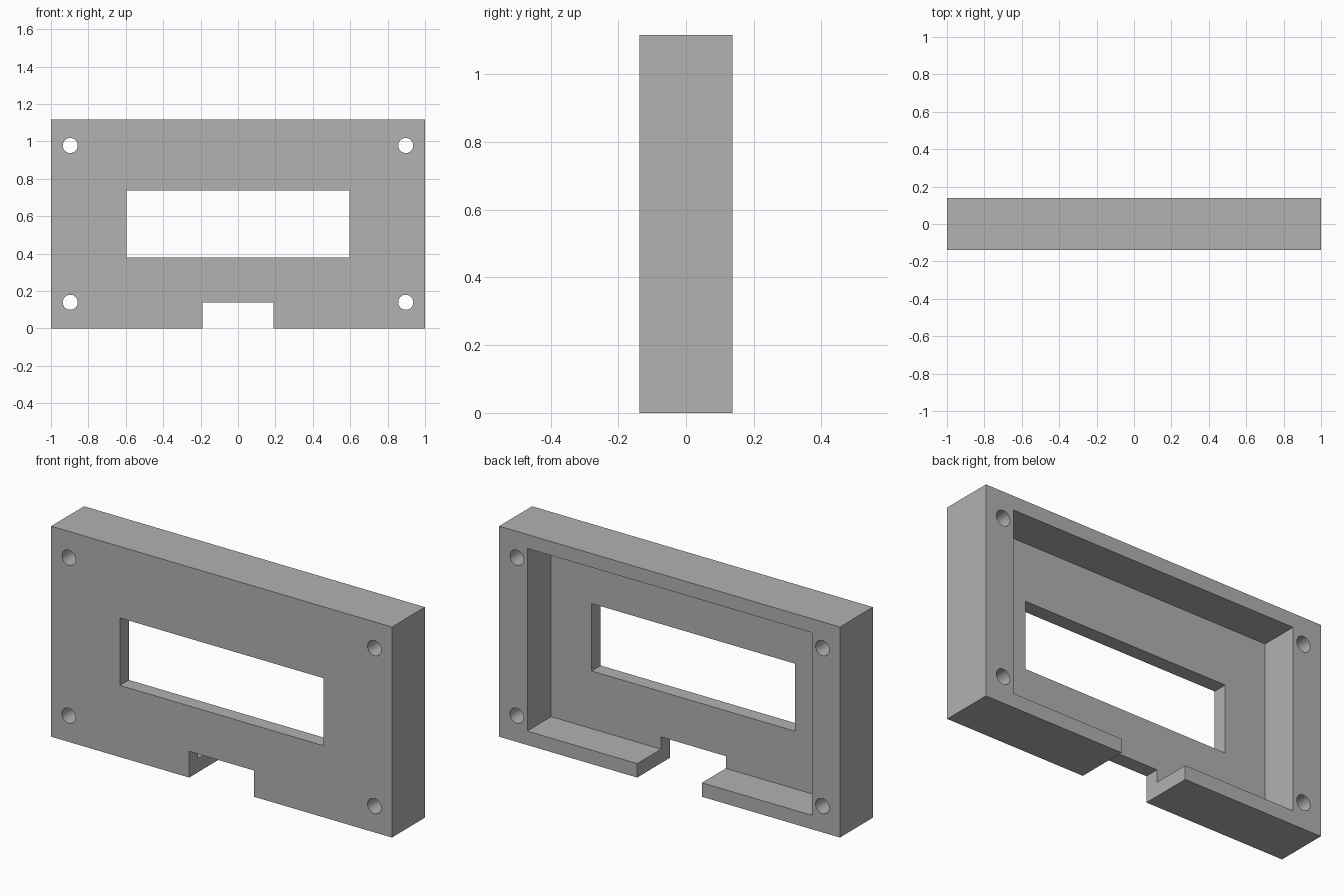
import bpy
import math

default_cube = bpy.data.objects.get("Cube")
if default_cube:
    bpy.data.objects.remove(default_cube, do_unlink=True)

WIDTH, DEPTH, HEIGHT = 2.0, 0.276, 1.117
FRONT_THICKNESS = 0.076
MID_Z = HEIGHT / 2

grey = bpy.data.materials.new("plain grey")
grey.use_nodes = True
colour = (0.445, 0.445, 0.445, 1)
grey.diffuse_color = colour
grey.node_tree.nodes["Principled BSDF"].inputs["Base Color"].default_value = colour


def box(name, x, y, z):
    """Box filling the given (low, high) ranges."""
    ranges = (x, y, z)
    bpy.ops.mesh.primitive_cube_add(size=1, location=[(a + b) / 2 for a, b in ranges])
    obj = bpy.context.object
    obj.name = name
    obj.scale = [b - a for a, b in ranges]
    bpy.ops.object.transform_apply(location=True, rotation=True, scale=True)
    obj.data.materials.append(grey)
    return obj


def cut(target, cutter):
    """Subtract the cutter from the target and remove it."""
    cutter.hide_render = True
    mod = target.modifiers.new("cut", "BOOLEAN")
    mod.operation = "DIFFERENCE"
    mod.solver = "EXACT"
    mod.object = cutter
    bpy.context.view_layer.objects.active = target
    bpy.ops.object.modifier_apply(modifier=mod.name)
    bpy.data.objects.remove(cutter, do_unlink=True)


# Solid block of the bezel
half_w, half_d = WIDTH / 2, DEPTH / 2
bezel = box("display_bezel", (-half_w, half_w), (-half_d, half_d), (0, HEIGHT))

# Recess open to the back, window, and cable notch in the lower edge
through = (-1, 1)
cut(bezel, box("recess_cutter", (-0.835, 0.835),
               (-half_d + FRONT_THICKNESS, 1), (0.074, HEIGHT - 0.074)))
cut(bezel, box("window_cutter", (-0.597, 0.597), through, (0.38, 0.738)))
cut(bezel, box("notch_cutter", (-0.19, 0.19), through, (-1, 0.139)))

# Screw holes in the four corners
for side in (-1, 1):
    for level in (-1, 1):
        bpy.ops.mesh.primitive_cylinder_add(
            vertices=48, radius=0.04, depth=1,
            location=(side * 0.897, 0, MID_Z + level * 0.419),
            rotation=(math.pi / 2, 0, 0))
        hole = bpy.context.object
        hole.name = "screw_hole_cutter"
        hole.data.materials.append(grey)
        cut(bezel, hole)

# Smooth hole walls, crisp edges elsewhere
bpy.ops.object.select_all(action="DESELECT")
bezel.select_set(True)
bpy.context.view_layer.objects.active = bezel
bpy.ops.object.shade_smooth_by_angle(angle=math.radians(30))
